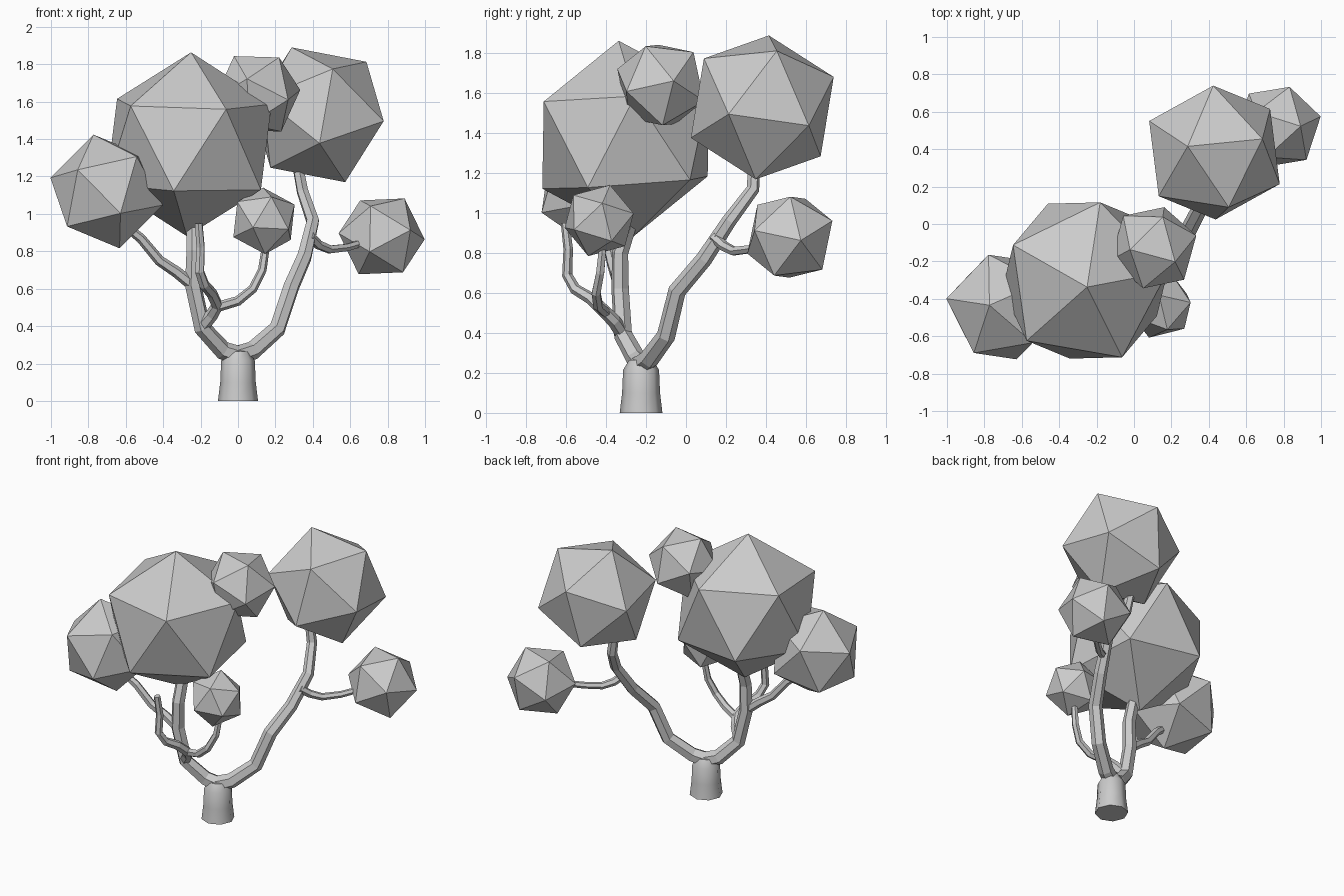
import bpy, bmesh, math
from mathutils import Vector, Matrix

if "Cube" in bpy.data.objects:
    bpy.data.objects.remove(bpy.data.objects["Cube"])


def finish(bm, name, smooth=False):
    bmesh.ops.recalc_face_normals(bm, faces=bm.faces)
    for f in bm.faces:
        f.smooth = smooth and len(f.verts) == 4
    me = bpy.data.meshes.new(name)
    bm.to_mesh(me)
    bm.free()
    ob = bpy.data.objects.new(name, me)
    bpy.context.collection.objects.link(ob)
    return ob


def tube(name, points, radii, sides=6, smooth=False):
    """Faceted tube through points, radius given at start and end or per point."""
    pts = [Vector(p) for p in points]
    n = len(pts)
    if len(radii) == 2:
        radii = [radii[0] + (radii[1] - radii[0]) * i / (n - 1) for i in range(n)]
    bm = bmesh.new()
    rings = []
    tangent, side = None, None
    for i, p in enumerate(pts):
        ahead = (pts[min(i + 1, n - 1)] - p).normalized()
        behind = (p - pts[max(i - 1, 0)]).normalized()
        t = (ahead + behind).normalized()
        if tangent is None:
            side = t.cross(Vector((0, 1, 0))).normalized()
        else:
            side = tangent.rotation_difference(t) @ side
        tangent = t
        up = t.cross(side)
        angles = [2 * math.pi * k / sides for k in range(sides)]
        rings.append([bm.verts.new(p + radii[i] * (side * math.cos(a) + up * math.sin(a)))
                      for a in angles])
    for r0, r1 in zip(rings, rings[1:]):
        for k in range(sides):
            j = (k + 1) % sides
            bm.faces.new((r0[k], r0[j], r1[j], r1[k]))
    bm.faces.new(rings[0])
    bm.faces.new(rings[-1])
    return finish(bm, name, smooth)


def frame(a, b):
    x = a.normalized()
    y = (b - x * b.dot(x)).normalized()
    return Matrix((x, y, x.cross(y))).transposed()


def foliage(name, centre, radius, a, b):
    """Icosahedron turned so two neighbouring corners point along a and b."""
    bm = bmesh.new()
    bmesh.ops.create_icosphere(bm, subdivisions=1, radius=radius)
    bm.verts.ensure_lookup_table()
    v0 = bm.verts[0]
    v1 = v0.link_edges[0].other_vert(v0)
    rot = frame(Vector(a), Vector(b)) @ frame(v0.co, v1.co).transposed()
    for v in bm.verts:
        v.co = rot @ v.co + Vector(centre)
    return finish(bm, name)


# Trunk
tube("trunk", [(0, -.225, 0), (0, -.225, .1), (0, -.225, .215), (0, -.225, .265)],
     [.107, .095, .09, .06], 8, True)

# Main limbs
tube("right_limb", [(-.02, -.235, .235), (.08, -.185, .27), (.21, -.1, .385), (.285, -.045, .61),
                    (.355, .09, .77), (.40, .215, .96), (.345, .335, 1.12), (.315, .345, 1.28)],
     [.055, .05, .047, .045, .042, .037, .033, .03])
tube("left_limb", [(.02, -.22, .235), (-.08, -.25, .27), (-.19, -.315, .39), (-.24, -.33, .62),
                   (-.235, -.33, .8), (-.235, -.28, .96), (-.24, -.28, 1.05)],
     [.055, .05, .047, .045, .042, .04, .038])

# Side branches
tube("right_twig", [(.385, .14, .88), (.43, .19, .835), (.49, .24, .81), (.58, .32, .82),
                    (.68, .42, .85)], [.028, .02])
tube("left_twig", [(-.23, -.33, .61), (-.33, -.35, .69), (-.42, -.37, .75), (-.52, -.395, .87),
                   (-.62, -.42, .95)], [.033, .024])
tube("front_fork", [(-.19, -.32, .4), (-.14, -.36, .46), (-.11, -.41, .51), (-.14, -.48, .575),
                    (-.18, -.555, .62), (-.205, -.595, .69), (-.2, -.59, .82),
                    (-.21, -.605, .95)], [.037, .022])
tube("front_twig", [(-.12, -.40, .5), (0, -.44, .535), (.08, -.45, .6), (.13, -.43, .7),
                    (.145, -.42, .8), (.14, -.425, .9)], [.028, .02])

# Foliage clumps
clumps = [
    ("foliage_large", (-.262, -.302, 1.372), .493, (.011, -.035, .49), (-.315, -.326, .215)),
    ("foliage_right", (.43, .382, 1.53), .389, (-.143, .033, .36), (.255, .073, .285)),
    ("foliage_left", (-.703, -.444, 1.12), .312, (-.07, .01, .305), (-.155, -.241, .13)),
    ("foliage_front_small", (.139, -.435, .963), .186, (-.005, .055, .179), (.158, .018, .093)),
    ("foliage_right_small", (.768, .52, .88), .237, (.123, .003, .203), (.23, .055, -.016)),
    ("foliage_top_small", (.105, -.127, 1.642), .238, (-.13, -.01, .207), (-.218, -.063, -.026)),
]
for c in clumps:
    foliage(*c)
